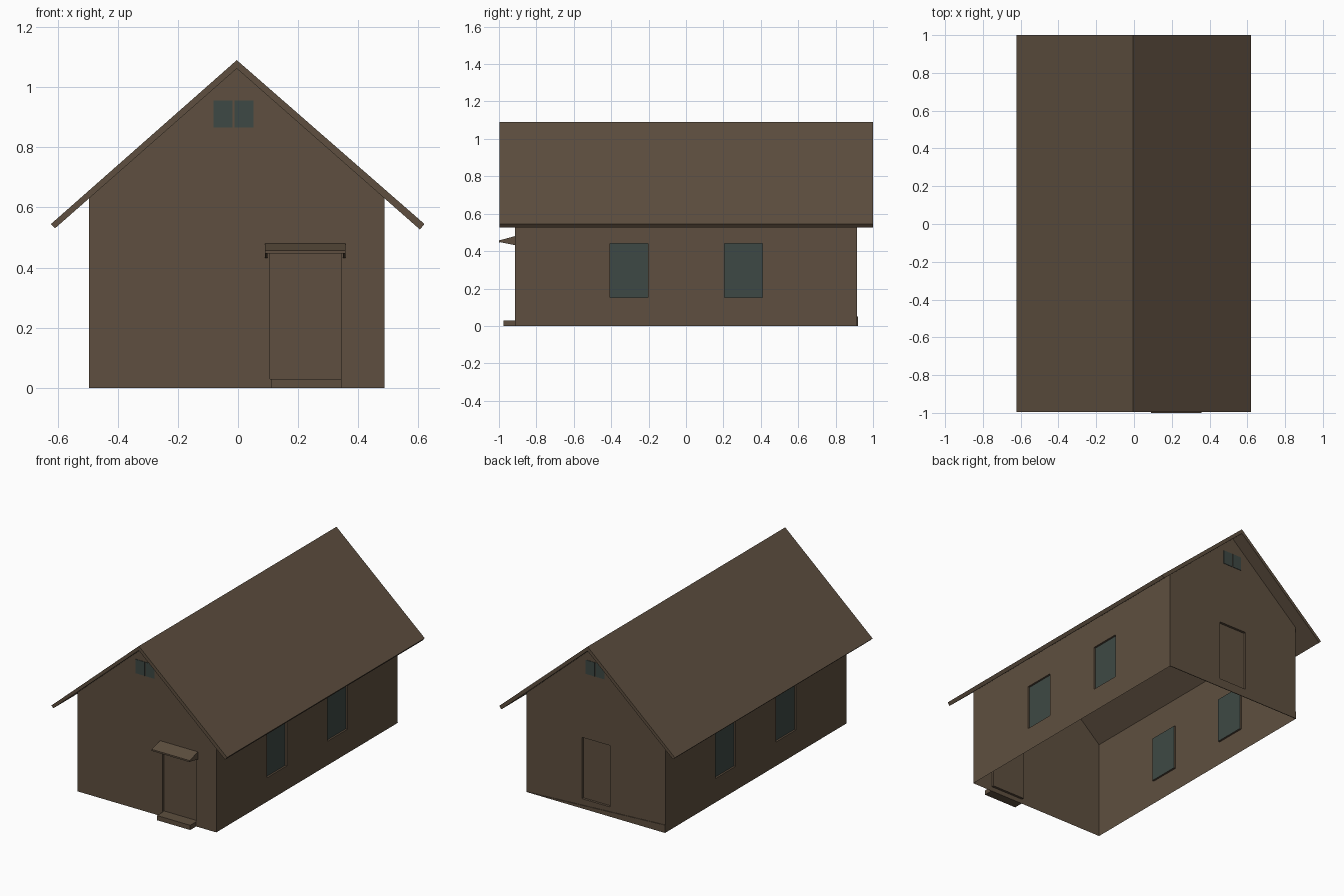
import bpy, bmesh
from mathutils import Vector

if "Cube" in bpy.data.objects:
    bpy.data.objects.remove(bpy.data.objects["Cube"])


def material(name, rgb):
    m = bpy.data.materials.new(name)
    m.diffuse_color = (*rgb, 1)
    m.use_nodes = True
    m.node_tree.nodes["Principled BSDF"].inputs["Base Color"].default_value = m.diffuse_color
    return m


BROWN = material("weathered_brown", (0.112, 0.078, 0.050))
GLASS = material("dull_teal_glass", (0.048, 0.066, 0.058))


def finish(name, bm, mats):
    me = bpy.data.meshes.new(name)
    bm.to_mesh(me)
    bm.free()
    for m in mats:
        me.materials.append(m)
    ob = bpy.data.objects.new(name, me)
    bpy.context.collection.objects.link(ob)
    return ob


def prism(name, profile, axis, lo, hi, mat=BROWN):
    """Extrude a closed 2D profile along x (profile is y,z) or y (profile is x,z)."""
    bm = bmesh.new()

    def ring(t):
        return [bm.verts.new((t, a, b) if axis == 'x' else (a, t, b)) for a, b in profile]
    r0, r1 = ring(lo), ring(hi)
    n = len(profile)
    bm.faces.new(r0)
    bm.faces.new(r1[::-1])
    for i in range(n):
        j = (i + 1) % n
        bm.faces.new((r0[j], r0[i], r1[i], r1[j]))
    bmesh.ops.recalc_face_normals(bm, faces=bm.faces)
    return finish(name, bm, [mat])


def box(name, x, y, z, mat=BROWN):
    return prism(name, [(x[0], z[0]), (x[1], z[0]), (x[1], z[1]), (x[0], z[1])], 'y', *y, mat)


# Main dimensions
XL, XR, Y = -0.495, 0.487, 0.915
RIDGE_X, RIDGE_Z, SLOPE = -0.004, 1.062, 0.879


def under_roof(x):
    return RIDGE_Z - abs(x - RIDGE_X) * SLOPE


# Wall shell: thin sheets, open underneath
bm = bmesh.new()
outline = [(XL, 0), (XR, 0), (XR, under_roof(XR)), (RIDGE_X, RIDGE_Z), (XL, under_roof(XL))]
f = [bm.verts.new((x, -Y, z)) for x, z in outline]
b = [bm.verts.new((x, Y, z)) for x, z in outline]
for loop in (f, b[::-1], (f[1], b[1], b[2], f[2]), (b[0], f[0], f[4], b[4])):
    bm.faces.new(loop)


def recess(normal, u_range, z_range, depth, mat_index):
    """Cut a rectangle into the wall facing 'normal' and push it inwards."""
    n = Vector(normal)
    u = Vector((abs(n.y), abs(n.x), 0))
    up = Vector((0, 0, 1))
    for d, values in ((u, u_range), (up, z_range)):
        for v in values:
            bm.normal_update()
            faces = [q for q in bm.faces if q.normal.dot(n) > 0.9]
            geom = set(faces)
            for q in faces:
                geom.update(q.edges)
                geom.update(q.verts)
            bmesh.ops.bisect_plane(bm, geom=list(geom), plane_co=d * v, plane_no=d, dist=1e-5)
    bm.normal_update()
    for q in list(bm.faces):
        c = q.calc_center_median()
        if (q.normal.dot(n) > 0.9 and u_range[0] < c.dot(u) < u_range[1]
                and z_range[0] < c.z < z_range[1]):
            bmesh.ops.inset_individual(bm, faces=[q], thickness=0, depth=-depth)
            q.material_index = mat_index


# Side windows, then front and back doors
for side in (-1, 1):
    for y0 in (-0.405, 0.207):
        recess((side, 0, 0), (y0, y0 + 0.203), (0.153, 0.442), 0.012, 1)
recess((0, -1, 0), (0.107, 0.343), (0.03, 0.447), 0.015, 0)
recess((0, 1, 0), (-0.104, 0.096), (0.06, 0.452), 0.015, 0)
finish("walls", bm, [BROWN, GLASS])

# Roof: one folded slab
prism("roof", [(-0.622, 0.545), (RIDGE_X, 1.09), (0.62, 0.545), (0.605, under_roof(0.605)),
               (RIDGE_X, RIDGE_Z), (-0.608, under_roof(-0.608))], 'y', -0.996, 1.0)

# Gable windows: a pair of panes at each end
for end, y, x0 in (("front", -Y, -0.081), ("back", Y, -0.065)):
    for i, (a, c) in enumerate(((0, 0.063), (0.069, 0.132))):
        box(f"{end}_gable_pane_{i + 1}", (x0 + a, x0 + c), (y - 0.003, y + 0.003),
            (0.866, 0.955), GLASS)

# Door canopy with thin end brackets
prism("door_canopy", [(-Y, 0.48), (-1.0, 0.457), (-1.0, 0.447), (-Y, 0.452)], 'x', 0.09, 0.358)
for i, x in enumerate((0.09, 0.350)):
    prism(f"canopy_bracket_{i + 1}", [(-Y, 0.455), (-0.998, 0.449), (-Y, 0.432)],
          'x', x, x + 0.008)

# Doorstep and the tapering sill along the back wall
box("doorstep", (0.11, 0.345), (-0.975, -Y), (0, 0.03))
prism("back_sill", [(XR, 0), (XL, 0.05), (XL, 0)], 'y', Y, Y + 0.004)
